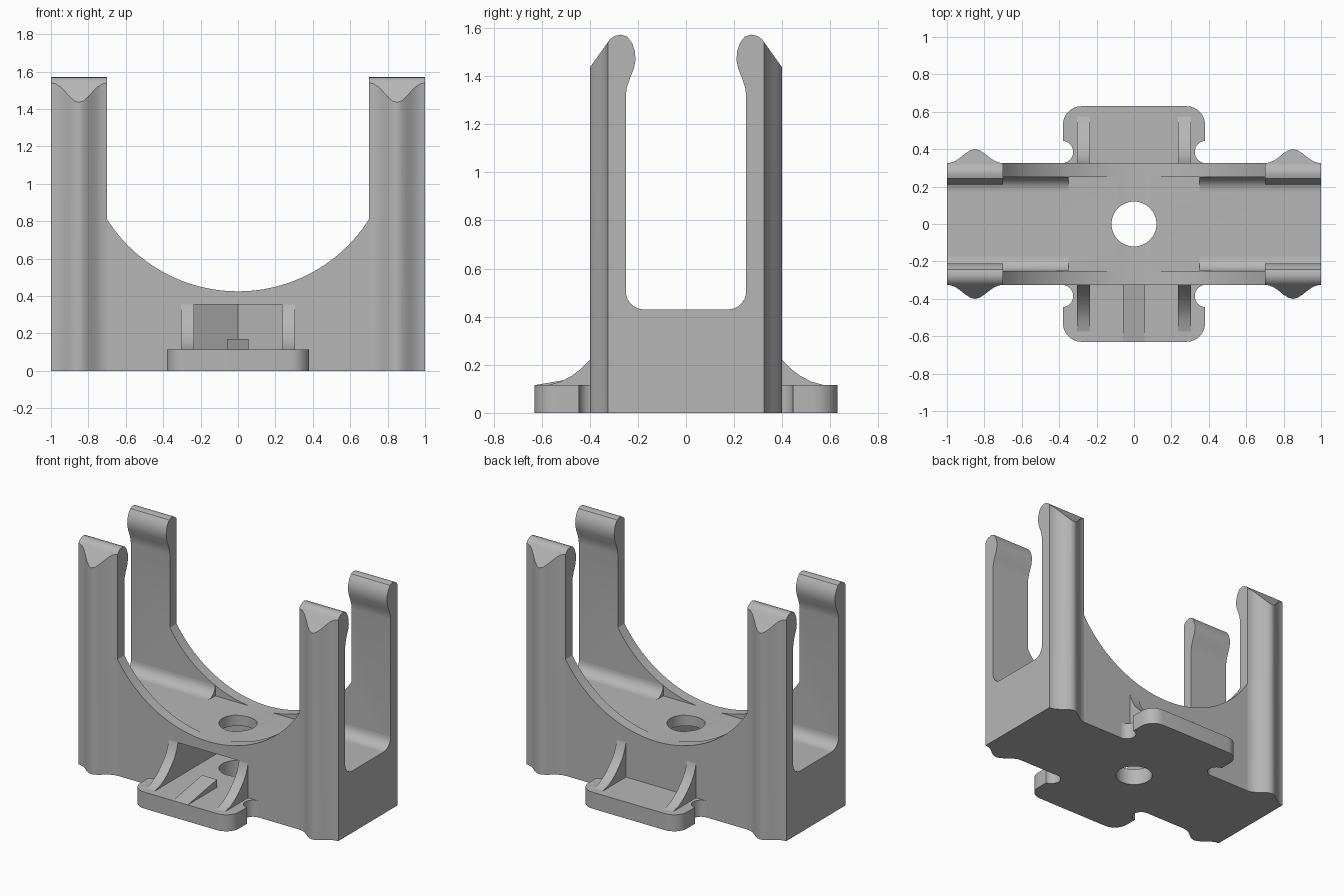
import bpy, bmesh, math
from mathutils import Vector

cube = bpy.data.objects.get("Cube")
if cube:
    bpy.data.objects.remove(cube, do_unlink=True)

grey = bpy.data.materials.new("plain grey")
grey.use_nodes = True
grey.diffuse_color = (0.47, 0.47, 0.47, 1)
grey.node_tree.nodes["Principled BSDF"].inputs["Base Color"].default_value = grey.diffuse_color

AXES = {"x": lambda u, v, t: (t, u, v),
        "y": lambda u, v, t: (u, t, v),
        "z": lambda u, v, t: (u, v, t)}


def prism(name, outline, axis, start, end, slope=None):
    """Extrude a 2D outline along an axis, optionally trimmed by a plane."""
    bm = bmesh.new()
    place = AXES[axis]
    bottom = [bm.verts.new(place(u, v, start)) for u, v in outline]
    top = [bm.verts.new(place(u, v, end)) for u, v in outline]
    bm.faces.new(bottom)
    bm.faces.new(top)
    n = len(outline)
    for i in range(n):
        j = (i + 1) % n
        bm.faces.new((bottom[i], bottom[j], top[j], top[i]))
    if slope:
        cut = bmesh.ops.bisect_plane(bm, geom=bm.verts[:] + bm.edges[:] + bm.faces[:],
                                     plane_co=slope[0], plane_no=slope[1], clear_outer=True)
        edges = [e for e in cut["geom_cut"] if isinstance(e, bmesh.types.BMEdge)]
        bmesh.ops.edgeloop_fill(bm, edges=edges)
    bmesh.ops.recalc_face_normals(bm, faces=bm.faces[:])
    mesh = bpy.data.meshes.new(name)
    bm.to_mesh(mesh)
    bm.free()
    mesh.materials.append(grey)
    obj = bpy.data.objects.new(name, mesh)
    bpy.context.collection.objects.link(obj)
    return obj


def arc(cx, cy, r, a, b, steps):
    angles = [math.radians(a + (b - a) * i / steps) for i in range(steps + 1)]
    return [(cx + r * math.cos(t), cy + r * math.sin(t)) for t in angles]


def carve(target, cutter):
    mod = target.modifiers.new(cutter.name, "BOOLEAN")
    mod.operation = "DIFFERENCE"
    mod.solver = "EXACT"
    mod.object = cutter
    bpy.context.view_layer.objects.active = target
    bpy.ops.object.modifier_apply(modifier=mod.name)
    bpy.data.objects.remove(cutter, do_unlink=True)


WALL, INNER, FLOOR, TAB = 0.325, 0.25, 0.43, 0.115

# U-shaped body with rounded hooks on the arm tips
hook = [(WALL, 1.54), (0.315, 1.554), (0.295, 1.567), (0.27, 1.572), (0.243, 1.563),
        (0.223, 1.535), (0.212, 1.5), (0.21, 1.465), (0.217, 1.43), (0.235, 1.385),
        (0.246, 1.35), (INNER, 1.32)]
half = [(WALL, 0)] + hook + [(INNER, FLOOR)]
body = prism("cradle_body", half + [(-y, z) for y, z in reversed(half)], "x", -1, 1)

# Round saddle between the four arms
saddle_z, saddle_r = 1.254, 0.829
lean = math.degrees(math.asin(0.7 / saddle_r))
saddle = arc(0, saddle_z, saddle_r, 270 - lean, 270 + lean, 48)
carve(body, prism("saddle_cutter", saddle + [(0.7, 2), (-0.7, 2)], "y", -0.5, 0.5))

# Pocket in the front and screw hole through the floor
pocket = [(-0.235, -0.5), (0.235, -0.5), (0.235, 0.1), (0, 0.23), (-0.235, 0.1)]
carve(body, prism("pocket_cutter", pocket, "z", TAB, 0.355))
carve(body, prism("hole_cutter", arc(0, 0, 0.12, 0, 352.5, 47), "z", -0.1, 0.7))

parts = [body]
bulge = [(0.7, WALL), (0.725, 0.329), (0.75, 0.34), (0.775, 0.358), (0.8, 0.378),
         (0.825, 0.394), (0.85, 0.4)]
bulge += [(1.7 - x, y) for x, y in reversed(bulge[:-1])]
bulge += [(1, 0.32), (0.7, 0.32)]
gusset = [(WALL, TAB), (WALL, 0.355), (0.335, 0.32), (0.35, 0.285), (0.372, 0.25), (0.4, 0.219),
          (0.435, 0.184), (0.475, 0.154), (0.52, 0.13), (0.575, TAB)]
fillet_r = 0.075

for sy, side in ((-1, "front"), (1, "back")):
    # Mounting tab with rounded corners and round notches
    edge = [(0.38, 0.445)] + arc(0.28, 0.53, 0.1, 0, 90, 8)
    edge = arc(0.385, 0.385, 0.06, 270, 95, 14)[:-1] + edge
    tab = edge + [(-x, y) for x, y in reversed(edge)]
    parts.append(prism(side + "_tab", [(x, sy * y) for x, y in tab], "z", 0, TAB))
    for sx, hand in ((-1, "right"), (1, "left")):
        tag = side + "_" + hand
        # Bulged stiffener on the arm, sloped at its top
        parts.append(prism(tag + "_stiffener", [(sx * x, sy * y) for x, y in bulge],
                           "z", 0, 1.65,
                           (Vector((0, sy * WALL, 1.54)), Vector((0, sy * 0.105, 0.075)))))
        # Curved gusset between tab and wall
        parts.append(prism(tag + "_gusset", [(sy * y, z) for y, z in gusset],
                           "x", sx * 0.235, sx * 0.305))
        # Inside fillet at the foot of the arm
        curve = arc(INNER - fillet_r, FLOOR + fillet_r, fillet_r, 270, 360, 8)
        parts.append(prism(tag + "_fillet", [(sy * y, z) for y, z in curve + [(INNER, FLOOR)]],
                           "x", sx * 0.35, sx))

# Ramp on the front tab leading into the pocket
parts.append(prism("front_ramp", [(-0.63, TAB), (-0.31, 0.17), (-0.31, TAB)], "x", -0.06, 0.055))

bpy.ops.object.select_all(action="DESELECT")
for part in parts:
    part.select_set(True)
bpy.context.view_layer.objects.active = body
bpy.ops.object.shade_smooth_by_angle(angle=math.radians(30))
